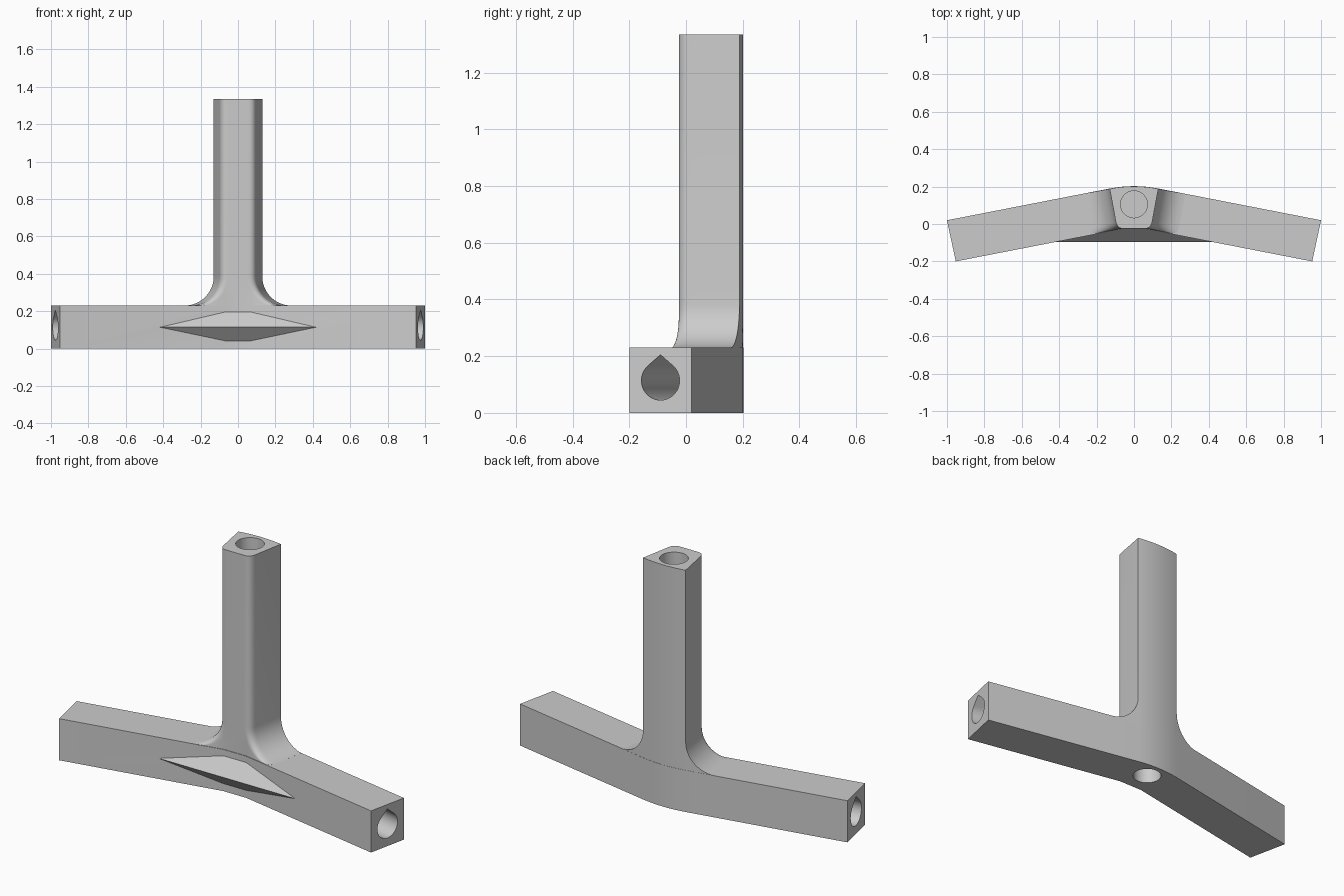
import bpy, bmesh, math
from mathutils import Vector

if "Cube" in bpy.data.objects:
    bpy.data.objects.remove(bpy.data.objects["Cube"])

ARM_TOP = 0.23      # height of the arms
POST_TOP = 1.335
FILLET = 0.155      # radius of the post-to-arm fillet
SLOPE = 0.195       # backward sweep of the arms in plan

grey = bpy.data.materials.new("plain_grey")
grey.diffuse_color = (0.6, 0.6, 0.6, 1)
grey.use_nodes = True
grey.node_tree.nodes["Principled BSDF"].inputs["Base Color"].default_value = grey.diffuse_color


def back(x):
    """Back edge of the plan: straight arm, rounded in the middle."""
    x = abs(x)
    return 0.2023 - x * x * SLOPE / 0.26 if x < 0.13 else 0.02 + SLOPE * (1 - x)


def front(x):
    """Front edge of the plan: straight arm, flat in the middle."""
    return min(-0.028, -0.2 + SLOPE * (0.953 - abs(x)))


def finish(name, bm):
    bmesh.ops.recalc_face_normals(bm, faces=bm.faces)
    me = bpy.data.meshes.new(name)
    bm.to_mesh(me)
    bm.free()
    me.materials.append(grey)
    ob = bpy.data.objects.new(name, me)
    bpy.context.collection.objects.link(ob)
    return ob


def loft(name, rings):
    """Skin a list of equal-length rings and cap both ends."""
    bm = bmesh.new()
    loops = [[bm.verts.new(p) for p in r] for r in rings]
    n = len(loops[0])
    for a, b in zip(loops, loops[1:]):
        for i in range(n):
            j = (i + 1) % n
            bm.faces.new((a[i], a[j], b[j], b[i]))
    bm.faces.new(loops[0][::-1])
    bm.faces.new(loops[-1])
    return finish(name, bm)


def mirrored(half):
    """Close a right-hand outline (back centre to front centre) over x = 0."""
    return half + [(-x, y) for x, y in reversed(half) if x > 1e-6]


def combine(target, tool, operation):
    mod = target.modifiers.new(operation.lower(), 'BOOLEAN')
    mod.operation = operation
    mod.solver = 'EXACT'
    mod.object = tool
    bpy.ops.object.select_all(action='DESELECT')
    bpy.context.view_layer.objects.active = target
    target.select_set(True)
    bpy.ops.object.modifier_apply(modifier=mod.name)
    bpy.data.objects.remove(tool)


# Swept arms: one bent bar in plan
half = [(x, back(x)) for x in (0, 0.0325, 0.065, 0.0975, 0.13)]
half += [(1, 0.02), (0.953, -0.2), (0.07, front(0.07))]
plan = mirrored(half)
bracket = loft("connector_bracket", [[(x, y, z) for x, y in plan] for z in (0, ARM_TOP)])


# Post: tapered section with rounded front corners, flaring into the arms
def post_ring(d, z):
    xb, xf = 0.13 + d, 0.09 + d
    pts = [(xb * t / 8, back(xb * t / 8) - 0.001) for t in range(9)]
    rear = Vector((xb, back(xb)))
    corner = Vector((xf, front(xf) + 0.004))
    start = corner + (rear - corner).normalized() * 0.04
    xe = xf - 0.04
    end = Vector((xe, front(xe) + 0.003))
    for k in range(9):
        t = k / 8
        p = start * (1 - t) ** 2 + corner * 2 * t * (1 - t) + end * t * t
        pts.append((p.x, p.y))
    xm = min(xe - 0.002, 0.07)
    pts += [(xm, front(xm) + 0.003), (0, front(0) + 0.003)]
    return [(x, y, z) for x, y in mirrored(pts)]


rings = [post_ring(0, 0.12), post_ring(0.01, 0.14), post_ring(FILLET - 0.02, ARM_TOP - 0.01)]
for k in range(13):
    a = math.radians(4 + 86 * k / 12)
    rings.append(post_ring(FILLET * (1 - math.sin(a)), ARM_TOP + FILLET * (1 - math.cos(a))))
rings.append(post_ring(0, POST_TOP))
post = loft("post", rings)
combine(bracket, post, 'UNION')

# Front gusset: wedge with a level ridge between the arms
bm = bmesh.new()
for s in (-1, 1):
    for p in ((0.425, -0.0955, 0.114), (0.075, -0.0265, 0.197),
              (0.075, -0.0265, 0.04), (0.075, 0.02, 0.18), (0.075, 0.02, 0.06)):
        bm.verts.new((s * p[0], p[1], p[2]))
bmesh.ops.convex_hull(bm, input=bm.verts)
bmesh.ops.dissolve_limit(bm, angle_limit=0.01, verts=bm.verts, edges=bm.edges)
combine(bracket, finish("front_gusset", bm), 'UNION')

# Teardrop sockets in both arm ends
tear = [(0.069 * math.cos(math.radians(a)), 0.069 * math.sin(math.radians(a)))
        for a in range(130, 411, 10)] + [(0, 0.091)]
for s in (-1, 1):
    axis = Vector((s * 0.978, -0.208, 0)).normalized()
    side = Vector((-axis.y, axis.x, 0))
    mouth = Vector((s * 0.9765, -0.09, 0.114))
    socket = [[mouth + axis * e + side * u + Vector((0, 0, v)) for u, v in tear]
              for e in (-0.8, 0.05)]
    combine(bracket, loft("arm_socket", socket), 'DIFFERENCE')

# Round sockets in the top of the post and the underside
for low, high in ((0.25, POST_TOP + 0.05), (-0.05, 0.2)):
    circle = [(0.072 * math.cos(math.tau * i / 40), 0.105 + 0.072 * math.sin(math.tau * i / 40))
              for i in range(40)]
    hole = loft("round_socket", [[(x, y, z) for x, y in circle] for z in (low, high)])
    combine(bracket, hole, 'DIFFERENCE')

bpy.ops.object.select_all(action='DESELECT')
bracket.select_set(True)
bpy.context.view_layer.objects.active = bracket
bpy.ops.object.shade_smooth_by_angle(angle=math.radians(25))
